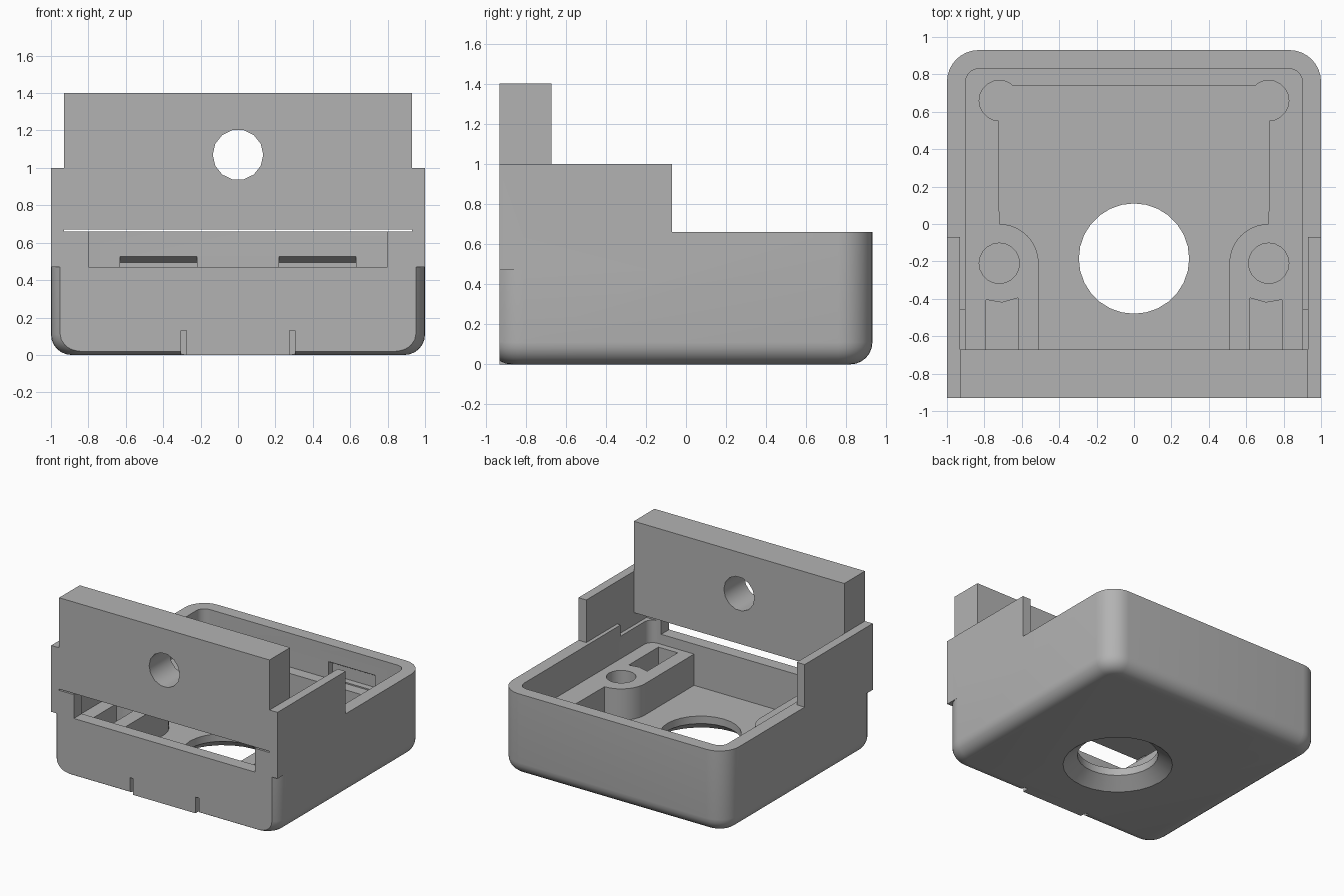
import bpy, bmesh, math

if "Cube" in bpy.data.objects:
    bpy.data.objects.remove(bpy.data.objects["Cube"], do_unlink=True)

grey = bpy.data.materials.new("plain grey")
grey.use_nodes = True
COLOUR = (0.45, 0.45, 0.45, 1)
grey.diffuse_color = COLOUR
grey.node_tree.nodes["Principled BSDF"].inputs["Base Color"].default_value = COLOUR


def loft(name, sections):
    """Skin a stack of matching closed sections and cap both ends."""
    bm = bmesh.new()
    rings = [[bm.verts.new(p) for p in s] for s in sections]
    n = len(rings[0])
    for a, b in zip(rings, rings[1:]):
        for i in range(n):
            j = (i + 1) % n
            bm.faces.new((a[i], a[j], b[j], b[i]))
    bm.faces.new(rings[0][::-1])
    bm.faces.new(rings[-1])
    bmesh.ops.recalc_face_normals(bm, faces=bm.faces)
    mesh = bpy.data.meshes.new(name)
    bm.to_mesh(mesh)
    bm.free()
    mesh.materials.append(grey)
    ob = bpy.data.objects.new(name, mesh)
    bpy.context.collection.objects.link(ob)
    return ob


def prism(name, pts, z0, z1):
    return loft(name, [[(x, y, z) for x, y in pts] for z in (z0, z1)])


def box(name, x0, x1, y0, y1, z0, z1):
    return prism(name, [(x0, y0), (x1, y0), (x1, y1), (x0, y1)], z0, z1)


def arc(cx, cy, r, a0, a1, n):
    angles = [math.radians(a0 + (a1 - a0) * i / n) for i in range(n + 1)]
    return [(cx + r * math.cos(a), cy + r * math.sin(a)) for a in angles]


def circle(cx, cy, r, n):
    return arc(cx, cy, r, 0, 360, n)[:-1]


def rounded(x, y0, y1, r, n=8):
    return (arc(x - r, y1 - r, r, 0, 90, n) + arc(r - x, y1 - r, r, 90, 180, n)
            + arc(r - x, y0 + r, r, 180, 270, n) + arc(x - r, y0 + r, r, 270, 360, n))


def combine(target, tool, operation="DIFFERENCE"):
    mod = target.modifiers.new(operation.lower(), "BOOLEAN")
    mod.operation = operation
    mod.solver = "EXACT"
    mod.object = tool
    bpy.context.view_layer.objects.active = target
    bpy.ops.object.modifier_apply(modifier=mod.name)
    bpy.data.objects.remove(tool, do_unlink=True)


# Tray: rounded plan with a rounded bottom edge
FRONT, BACK, RIM, FLOOR, LEDGE = -0.93, 0.93, 0.66, 0.14, 0.39
R = 0.11
sections = []
for i in range(7):
    a = math.radians(90 * i / 6)
    d, z = R * (1 - math.sin(a)), R * (1 - math.cos(a))
    sections.append([(x, y, z) for x, y in rounded(1 - d, -0.98 + d, BACK - d, 0.17 - d)])
sections.append([(x, y, RIM) for x, y in rounded(1, -0.98, BACK, 0.17)])
tray = loft("tray", sections)

# Flat front, square tall side walls and the flush tab at the bottom
combine(tray, box("front_trim", -2, 2, -2, FRONT, -1, 2))
for s in (-1, 1):
    xs = sorted((0.93 * s, s))
    combine(tray, box("side_wall", *xs, FRONT, -0.07, 0.47, 1.0), "UNION")
combine(tray, box("front_tab", -0.29, 0.29, FRONT, -0.8, 0, 0.12), "UNION")

# Upper cavity, front window and the lowered seats beside the window
combine(tray, prism("upper_cavity", rounded(0.9, -0.83, 0.83, 0.07, 5), LEDGE, 0.8))
combine(tray, box("seat_cut", -0.93, 0.93, -0.83, -0.46, 0.57, 0.8))
combine(tray, box("window_cut", -0.8, 0.8, -1, -0.8, 0.47, 0.8))

# Lower cavity, leaving the side ledges and the two rounded bosses
half = [(0.725, 0.74)] + arc(0.72, -0.21, 0.21, 90, 180, 10) + [(0.51, -0.83)]
outline = half + [(-x, y) for x, y in reversed(half)]
combine(tray, prism("lower_cavity", outline, FLOOR, 0.45))

for s in (-1, 1):
    # Corner reliefs, boss holes and boss slots
    combine(tray, prism("corner_relief", circle(0.72 * s, 0.66, 0.108, 20), FLOOR, 0.45))
    combine(tray, prism("boss_hole", circle(0.72 * s, -0.21, 0.108, 20), FLOOR, 0.45))
    slot = [(0.62, -0.78), (0.79, -0.78), (0.79, -0.405), (0.705, -0.42), (0.62, -0.395)]
    combine(tray, prism("boss_slot", [(x * s, y) for x, y in slot], FLOOR, 0.45))
    # Catch recess with a sloping roof in the back wall
    catch = [(0.8, 0.4), (0.88, 0.4), (0.88, 0.495), (0.83, 0.525), (0.8, 0.525)]
    combine(tray, loft("catch_recess", [[(x * s, y, z) for y, z in catch] for x in (0.22, 0.63)]))
    # Slit beside the front tab
    xs = sorted((0.275 * s, 0.305 * s))
    combine(tray, box("tab_slit", *xs, -1, -0.88, -0.1, 0.13))

# Flared round opening in the floor
flare = [(0.42, -0.02), (0.40, 0.0), (0.295, 0.08), (0.295, 0.2)]
combine(tray, loft("floor_opening", [[(x, y, z) for x, y in circle(0, -0.185, r, 28)]
                                     for r, z in flare]))

# Upright clamp plate with a round hole
plate = box("clamp_plate", -0.93, 0.93, FRONT, -0.67, 0.67, 1.4)
bore = circle(0, 1.07, 0.135, 14)
combine(plate, loft("plate_bore", [[(x, y, z) for x, z in bore] for y in (-1.1, -0.5)]))

# Smooth rounded surfaces, keep crisp edges
for ob in (tray, plate):
    bpy.ops.object.select_all(action="DESELECT")
    ob.select_set(True)
    bpy.context.view_layer.objects.active = ob
    bpy.ops.object.shade_smooth_by_angle(angle=math.radians(28))
